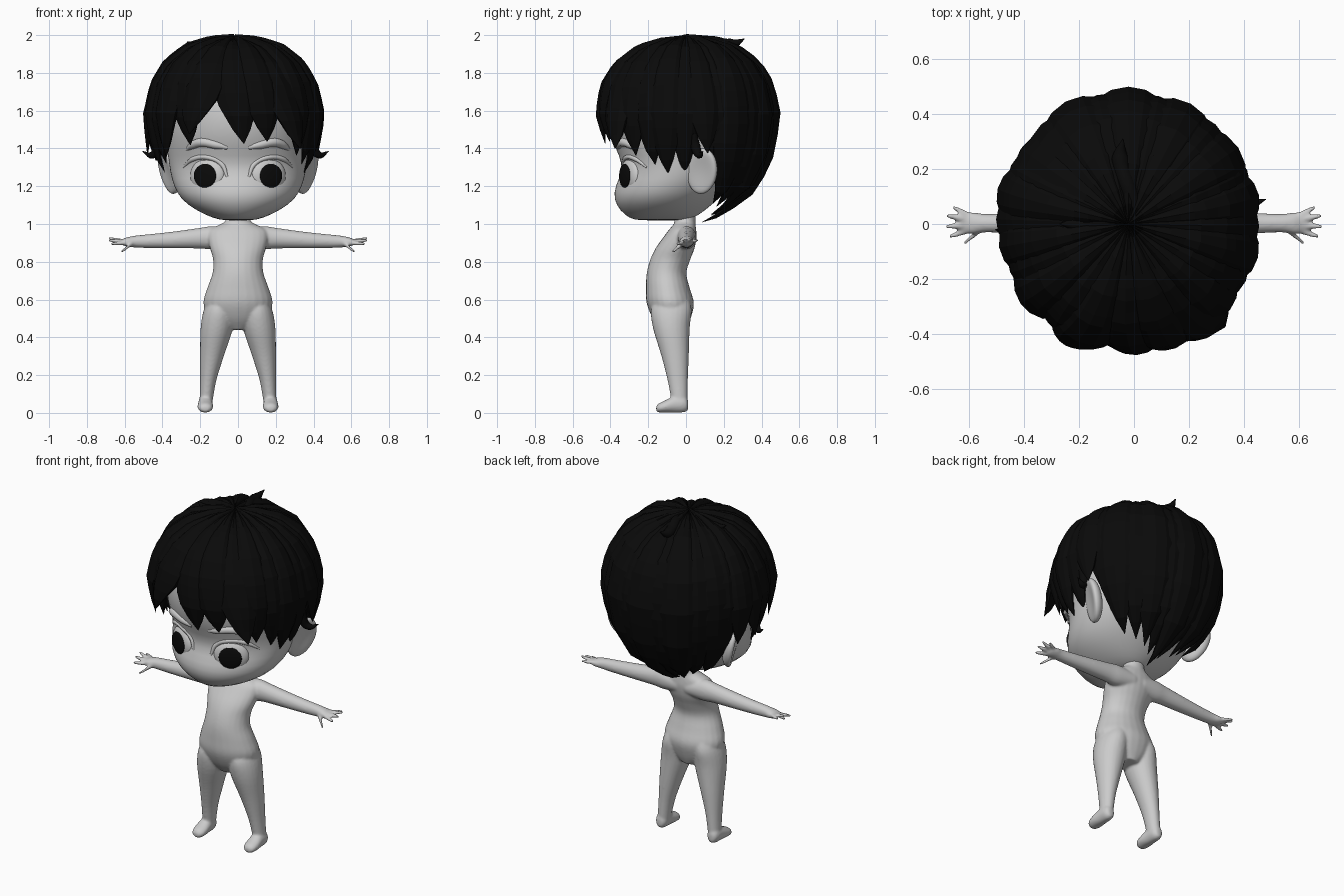
import bpy, bmesh, random
from math import sin, cos, pi, radians, sqrt, hypot
from mathutils import Vector, Euler

if "Cube" in bpy.data.objects:
    bpy.data.objects.remove(bpy.data.objects["Cube"])

random.seed(4)
black = bpy.data.materials.new("black")
black.diffuse_color = (0.003, 0.003, 0.003, 1)
black.use_nodes = True
black.node_tree.nodes["Principled BSDF"].inputs["Base Color"].default_value = black.diffuse_color


def finish(name, bm, mat=None, smooth=True):
    bmesh.ops.recalc_face_normals(bm, faces=bm.faces)
    for f in bm.faces:
        f.smooth = smooth
    me = bpy.data.meshes.new(name)
    bm.to_mesh(me)
    bm.free()
    ob = bpy.data.objects.new(name, me)
    bpy.context.collection.objects.link(ob)
    if mat:
        me.materials.append(mat)
    return ob


def skin_rings(bm, rings):
    rows = [[bm.verts.new(p) for p in ring] for ring in rings]
    n = len(rows[0])
    for a, b in zip(rows, rows[1:]):
        for i in range(n):
            bm.faces.new((a[i], a[(i + 1) % n], b[(i + 1) % n], b[i]))
    bm.faces.new(rows[0])
    bm.faces.new(rows[-1])


def dense(rows, sub=4):
    """smooth curve through rows of numbers"""
    out = []
    for i in range(len(rows) - 1):
        p0, p1, p2, p3 = rows[max(i - 1, 0)], rows[i], rows[i + 1], rows[min(i + 2, len(rows) - 1)]
        for k in range(sub):
            t = k / sub
            out.append([b + .5 * t * (c - a + t * (2 * a - 5 * b + 4 * c - d + t * (3 * (b - c) + d - a)))
                        for a, b, c, d in zip(p0, p1, p2, p3)])
    return out + [rows[-1]]


def loft(bm, sections, n=24):
    """sections: (centre, half-axis u, half-axis v)"""
    skin_rings(bm, [[Vector(c) + Vector(u) * cos(2 * pi * i / n) + Vector(v) * sin(2 * pi * i / n)
                     for i in range(n)] for c, u, v in sections])


def zsec(z, xc, hw, yf, yb):
    return ((xc, (yf + yb) / 2, z), (hw, 0, 0), (0, (yb - yf) / 2, 0))


def ellipsoid(name, loc, radii, rot=(0, 0, 0), mat=None, dish=0):
    bm = bmesh.new()
    bmesh.ops.create_uvsphere(bm, u_segments=28, v_segments=16, radius=1)
    R = Euler([radians(a) for a in rot]).to_matrix()
    for v in bm.verts:
        if v.co.x * dish > 0:      # hollow the outer side
            v.co.x -= dish * v.co.x ** 2
        v.co = R @ Vector([a * b for a, b in zip(v.co, radii)]) + Vector(loc)
    return finish(name, bm, mat)


def tube(name, pts, radii, depth, mat=None):
    cu = bpy.data.curves.new(name, 'CURVE')
    cu.dimensions = '3D'
    cu.bevel_depth, cu.bevel_resolution, cu.resolution_u = depth, 2, 5
    cu.use_fill_caps = True
    sp = cu.splines.new('BEZIER')
    sp.bezier_points.add(len(pts) - 1)
    for bp, p, r in zip(sp.bezier_points, pts, radii):
        bp.co, bp.radius = p, r
        bp.handle_left_type = bp.handle_right_type = 'AUTO'
    ob = bpy.data.objects.new(name, cu)
    bpy.context.collection.objects.link(ob)
    if mat:
        cu.materials.append(mat)
    return ob


# Body: overlapping lofts fused into one smooth skin
bm = bmesh.new()
torso = [(.44, .06, -.13, .0), (.5, .15, -.175, .025), (.58, .183, -.208, .042), (.66, .163, -.212, .02),
         (.74, .135, -.208, .002), (.81, .132, -.19, .022), (.87, .148, -.162, .045), (.93, .16, -.12, .056),
         (.97, .15, -.09, .054), (1.0, .09, -.065, .05), (1.02, .065, -.06, .05), (1.07, .06, -.06, .05)]
loft(bm, [zsec(z, 0, w, f, b) for z, w, f, b in dense(torso)])
for s in (-1, 1):
    legs = [(.62, .085, .06, -.15, .01), (.55, .1, .08, -.185, .03), (.45, .112, .086, -.175, .02),
            (.3, .138, .063, -.13, .015), (.17, .158, .043, -.097, .01), (.05, .17, .034, -.075, .008)]
    loft(bm, [zsec(z, s * x, w, f, b) for z, x, w, f, b in dense(legs)])
    foot = [(.012, .04, .018, .025), (-.01, .047, .034, .044), (-.06, .046, .038, .045),
            (-.11, .034, .042, .032), (-.145, .026, .034, .024), (-.158, .022, .015, .012)]
    loft(bm, [((s * .173, y, z), (w, 0, 0), (0, 0, h)) for y, z, w, h in dense(foot)])
    arm = [(.03, .925, .055, .05), (.13, .927, .052, .062), (.2, .925, .047, .055), (.32, .917, .043, .046),
           (.45, .91, .037, .038), (.54, .907, .034, .032), (.59, .905, .04, .024), (.615, .903, .034, .014)]
    loft(bm, [((s * x, .003, z), (0, hy, 0), (0, 0, hz)) for x, z, hy, hz in dense(arm)])
    for base, tip in [((.595, .028, .907), (.662, .062, .915)), ((.6, .014, .907), (.684, .031, .925)),
                      ((.6, -.004, .905), (.688, -.01, .915)), ((.595, -.02, .9), (.674, -.046, .895)),
                      ((.56, -.022, .897), (.622, -.072, .85))]:
        a, b = Vector(base), Vector(tip)
        loft(bm, [((s * p.x, p.y, p.z), (0, r, 0), (0, 0, r))
                  for p, r in ((a, .013), (a.lerp(b, .6), .0115), (b, .008))], 10)
body = finish("body", bm)
m = body.modifiers.new("fuse", 'REMESH')
m.mode, m.voxel_size, m.use_smooth_shade = 'VOXEL', .0065, True
m = body.modifiers.new("soften", 'SMOOTH')
m.factor, m.iterations = .5, 9

# Head
HEAD = [(1.018, .07, -.25, -.02), (1.03, .13, -.3, .04), (1.07, .22, -.35, .1), (1.13, .305, -.385, .17),
        (1.2, .342, -.378, .24), (1.28, .362, -.335, .3), (1.36, .372, -.352, .34), (1.45, .385, -.4, .37),
        (1.6, .395, -.415, .4), (1.75, .35, -.37, .36), (1.86, .24, -.26, .25), (1.91, .1, -.1, .1)]
bm = bmesh.new()
loft(bm, [zsec(z, 0, w, f, b) for z, w, f, b in HEAD], 32)
finish("head", bm).modifiers.new("smooth", 'SUBSURF').levels = 1


def face(x, z, out=0):
    """point on the front of the head"""
    for a, b in zip(HEAD, HEAD[1:]):
        if a[0] <= z <= b[0]:
            k = (z - a[0]) / (b[0] - a[0])
            w, f, r = [p + (q - p) * k for p, q in zip(a[1:], b[1:])]
            c = (f + r) / 2
            return (x, c - (c - f) * sqrt(max(0, 1 - (x / w) ** 2)) - out, z)


# Facial features, both sides
for s, side in ((-1, "left"), (1, "right")):
    ellipsoid("ear_" + side, (s * .37, .085, 1.28), (.05, .085, .125), (-15, s * 12, s * -25), dish=s * .8)
    c = Vector((s * .16, -.292, 1.255))
    ellipsoid("eye_" + side, c, (.1, .042, .095), (0, 0, s * 25))
    n = Vector((s * sin(radians(25)), -cos(radians(25)), 0))
    ellipsoid("pupil_" + side, c + n * .036, (.065, .012, .063), (0, 0, s * 25), black)
    lid = [(.058, 1.25), (.085, 1.315), (.155, 1.352), (.235, 1.345), (.29, 1.3)]
    tube("eyelid_" + side, [face(s * x, z, -.004) for x, z in lid], (.5, 1, 1, 1, .4), .014)
    brow = [(.055, 1.405), (.12, 1.42), (.19, 1.433), (.235, 1.42), (.278, 1.385)]
    tube("eyebrow_" + side, [face(s * x, z, -.012) for x, z in brow], (.5, .9, 1, .9, .2), .025)

# Hair: locks running down a profile from the crown
PROFILE = [(.005, 1.957), (.12, 1.95), (.25, 1.915), (.36, 1.835), (.425, 1.73), (.458, 1.57),
           (.42, 1.37), (.34, 1.2), (.18, 1.07), (.05, 1.01)]


def prof(t):
    i = min(int(t), len(PROFILE) - 2)
    return [p + (q - p) * (t - i) for p, q in zip(PROFILE[i], PROFILE[i + 1])]


def strand(bm, az, zend, hw, twist=0, flare=0, lift=0, steps=16):
    t_end = 1.0
    while t_end < 9 and prof(t_end)[1] > zend:
        t_end += .02
    rings = []
    for i in range(steps + 1):
        f = i / steps
        r, z = prof(t_end * f)
        k = 1 if f < .78 else max(.02, ((1 - f) / .22) ** .7)
        d = hypot(r, z - 1.5)
        nr, nz = r / d, (z - 1.5) / d
        ring = []
        for u, inner in [(-1, 0), (-.5, 0), (0, 0), (.5, 0), (1, 0), (1, 1), (0, 1), (-1, 1)]:
            o = lift - .022 * k if inner else lift + .03 * k * (1 - u * u)
            a = radians(az + twist * f ** 3 + u * hw * k)
            rr = max(.003, r + nr * o + flare * f ** 6)
            ring.append((rr * sin(a) * .97 - .02, -rr * cos(a), z + nz * o))
        rings.append(ring)
    skin_rings(bm, rings)


# azimuth from the front, tip height, half-width, twist, outward flare
LOCKS = [(-38, 1.42, 14, 4, 0), (-20, 1.48, 15, -10, .04), (-3, 1.43, 15, 10, 0),
         (16, 1.44, 15, 8, 0), (32, 1.4, 14, 12, .1), (49, 1.37, 13, 3, 0), (63, 1.32, 12, 3, 0),
         (76, 1.28, 12, 0, 0), (89, 1.27, 11, 0, 0), (100, 1.38, 12, 4, .04), (112, 1.28, 13, 4, 0),
         (-53, 1.36, 13, -3, .02), (-67, 1.32, 13, -3, 0), (-80, 1.28, 12, 0, 0), (-92, 1.36, 12, 0, .06),
         (-103, 1.34, 12, -3, .02), (-114, 1.28, 13, -4, 0)]
for k in range(9):
    az = 124 + 14 * k
    LOCKS.append((az, 1.025 + abs(az - 180) * .0018, 15, 0, 0))
bm = bmesh.new()
for i, (az, ze, hw, tw, fl) in enumerate(LOCKS):
    strand(bm, az, ze, hw, tw, fl, .012 * (i % 2) + random.uniform(-.004, .008))
finish("hair", bm, black, False)

# Loose tufts on the crown and flicks at the temples
tube("crown_tuft_back", [(.02, .02, 1.955), (-.02, .13, 1.965), (-.05, .24, 1.95), (-.04, .31, 1.98)],
     (.5, .75, .75, .05), .042, black)
tube("crown_tuft_side", [(0, .02, 1.955), (-.1, .01, 1.955), (-.2, 0, 1.935), (-.27, 0, 1.965)],
     (.5, .8, .75, .05), .042, black)
for s, x, y in ((-1, .505, -.04), (1, .48, .07)):
    tube("temple_flick", [(s * .41, y - .03, 1.48), (s * (x - .08), y - .02, 1.41), (s * (x - .05), y, 1.365),
                          (s * x, y + .02, 1.385)], (.6, .8, .6, .05), .033, black)
